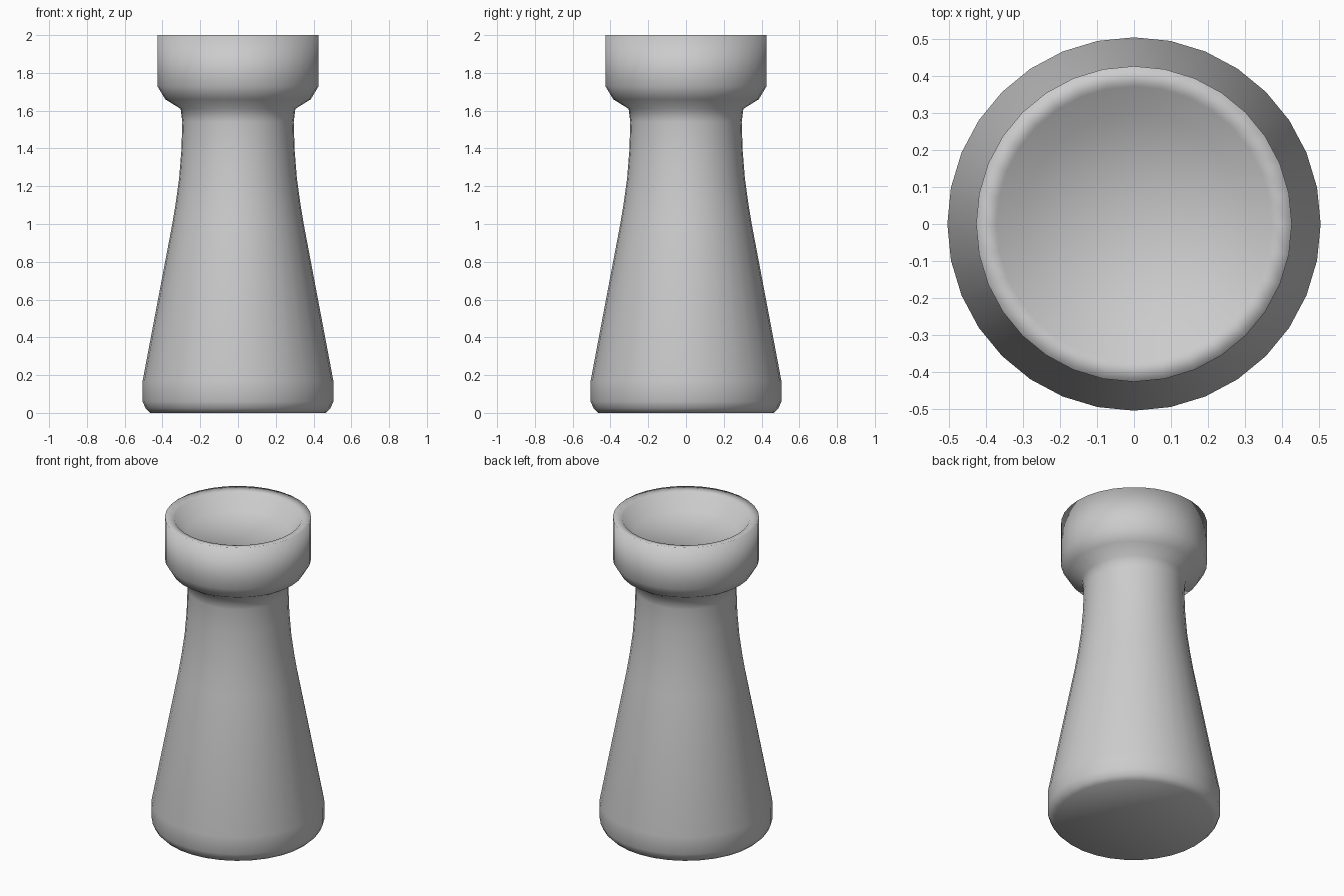
import bpy, bmesh, math
from mathutils import Matrix, Vector

if "Cube" in bpy.data.objects:
    bpy.data.objects.remove(bpy.data.objects["Cube"])

SIDES = 32

# outline from the centre of the base, up the outside, into the dish
profile = [
    (0.0, 0.0), (0.465, 0.0), (0.49, 0.025), (0.505, 0.06), (0.505, 0.17),
    (0.348, 1.0), (0.33, 1.11), (0.312, 1.24), (0.30, 1.39), (0.295, 1.54),
    (0.304, 1.61), (0.385, 1.66), (0.427, 1.73), (0.427, 2.0),
    (0.372, 1.99), (0.30, 1.90), (0.0, 1.90),
]

# turned body
bm = bmesh.new()
verts = [bm.verts.new((r, 0, z)) for r, z in profile]
edges = [bm.edges.new(pair) for pair in zip(verts, verts[1:])]
bmesh.ops.spin(bm, geom=verts + edges, cent=(0, 0, 0), axis=(0, 0, 1),
               angle=math.tau, steps=SIDES, use_merge=True)
bmesh.ops.remove_doubles(bm, verts=bm.verts, dist=1e-4)
bmesh.ops.recalc_face_normals(bm, faces=bm.faces)
for f in bm.faces:
    f.smooth = True
mesh = bpy.data.meshes.new("pedestal")
bm.to_mesh(mesh)
bm.free()
obj = bpy.data.objects.new("pedestal", mesh)
bpy.context.collection.objects.link(obj)
